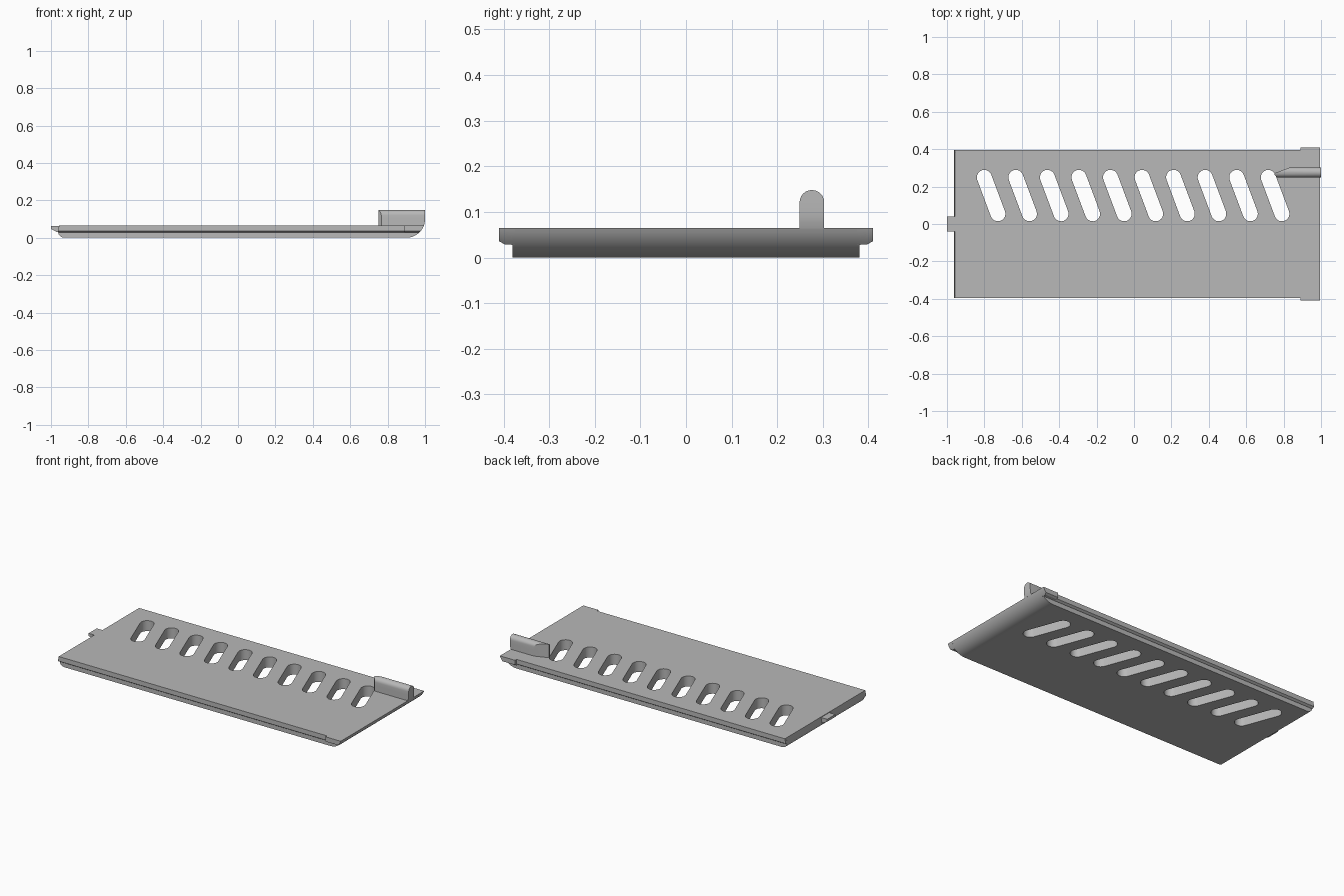
import bpy, bmesh, math
from mathutils import Vector

cube = bpy.data.objects.get("Cube")
if cube:
    bpy.data.objects.remove(cube, do_unlink=True)

grey = bpy.data.materials.new("plain_grey")
grey.use_nodes = True
colour = (0.48, 0.48, 0.48, 1)
grey.diffuse_color = colour
grey.node_tree.nodes["Principled BSDF"].inputs["Base Color"].default_value = colour

TOP, RADIUS, ARC_X = 0.065, 0.1, 0.9


def end_x(z):
    """Rounded right-hand end of the cover at height z."""
    return ARC_X + math.sqrt(max(0, RADIUS**2 - (RADIUS - min(z, RADIUS))**2))


def finish(bm, name):
    bmesh.ops.recalc_face_normals(bm, faces=bm.faces)
    mesh = bpy.data.meshes.new(name)
    bm.to_mesh(mesh)
    bm.free()
    mesh.materials.append(grey)
    obj = bpy.data.objects.new(name, mesh)
    bpy.context.collection.objects.link(obj)
    return obj


def smooth(obj):
    obj.data.shade_smooth()
    obj.data.set_sharp_from_angle(angle=math.radians(30))


def loft(bm, rings):
    """Skin equal-length rings and cap both ends."""
    loops = [[bm.verts.new(p) for p in ring] for ring in rings]
    for a, b in zip(loops, loops[1:]):
        for i in range(len(a)):
            j = (i + 1) % len(a)
            bm.faces.new((a[i], a[j], b[j], b[i]))
    bm.faces.new(loops[0])
    bm.faces.new(loops[-1])


def arc_edge(z0, z1, n):
    return [(end_x(z0 + (z1 - z0) * i / n), z0 + (z1 - z0) * i / n) for i in range(n + 1)]


# Cover panel: side profile with rounded underside at both ends
r = 0.035
profile = [(-0.957, TOP), (-0.963, 0.035)]
for i in range(7):
    a = math.pi / 2 * i / 6
    profile.append((-0.96 + r * (1 - math.cos(a)), 0.026 * (1 - math.sin(a))))
top_angle = math.acos(1 - TOP / RADIUS)
for i in range(13):
    a = top_angle * i / 12
    profile.append((ARC_X + RADIUS * math.sin(a), RADIUS * (1 - math.cos(a))))
bm = bmesh.new()
loft(bm, [[(x, y, z) for x, z in profile] for y in (-0.38, 0.38)])
panel = finish(bm, "cover_panel")

# Slanted vent slots
bm = bmesh.new()
for k in range(10):
    cx, cy = -0.764 + k * 0.1687, 0.152
    axis = Vector((-0.0365, 0.0975))
    start = math.atan2(axis.y, axis.x) - math.pi / 2
    outline = []
    for side in (1, -1):
        for i in range(13):
            a = start + math.pi * i / 12 + (0 if side == 1 else math.pi)
            outline.append((cx + side * axis.x + 0.04 * math.cos(a),
                            cy + side * axis.y + 0.04 * math.sin(a)))
    loft(bm, [[(x, y, z) for x, y in outline] for z in (-0.1, 0.2)])
cutter = finish(bm, "slot_cutter")
cutter.hide_render = True
mod = panel.modifiers.new("slots", "BOOLEAN")
mod.operation, mod.solver, mod.object = "DIFFERENCE", "EXACT", cutter
graph = bpy.context.evaluated_depsgraph_get()
cut_mesh = bpy.data.meshes.new_from_object(panel.evaluated_get(graph))
panel.modifiers.clear()
panel.data = cut_mesh
bpy.data.objects.remove(cutter, do_unlink=True)
smooth(panel)


def lip(name, side, x0, slope, inner, outer, z_in, z_out):
    """Overhanging edge strip with a bevelled underside."""
    bm = bmesh.new()
    rings = []
    for y, z in ((inner, z_in), (outer - 0.012, z_in), (outer, z_out)):
        ring = [(x0 + slope, TOP), (x0, z)] + arc_edge(z, TOP, 6)
        rings.append([(x, side * y, h) for x, h in ring])
    loft(bm, rings)
    smooth(finish(bm, name))


# Side lips and the wider end tabs
for side, word in ((1, "back"), (-1, "front")):
    lip(word + "_side_lip", side, -0.963, 0.006, 0.375, 0.395, 0.028, 0.036)
    lip(word + "_end_tab", side, 0.89, 0, 0.375, 0.41, 0.029, 0.036)

# Small latch tongue on the right edge
bm = bmesh.new()
tongue = [(-0.95, 0.062), (-1.0, 0.062), (-1.0, 0.047), (-0.968, 0.03), (-0.95, 0.03)]
loft(bm, [[(x, y, z) for x, z in tongue] for y in (-0.04, 0.04)])
finish(bm, "latch_tongue")

# Grip rib: round-topped bar whose end follows the panel's curve
half, mid, height = 0.027, 0.276, 0.148
levels = [0.064, 0.075, 0.087, 0.1]
section = [(-half, z) for z in levels]
for i in range(13):
    a = math.pi * (1 - i / 12)
    section.append((half * math.cos(a), height - half + half * math.sin(a)))
section += [(half, z) for z in reversed(levels)]
bm = bmesh.new()
rows = [[bm.verts.new((x if x else end_x(z), mid + y, z)) for y, z in section]
        for x in (0.752, None)]
n = len(section)
for i in range(n):
    j = (i + 1) % n
    bm.faces.new((rows[0][i], rows[0][j], rows[1][j], rows[1][i]))
for row in rows:
    for i in range(n // 2):
        quad = [row[i], row[i + 1], row[n - 2 - i], row[n - 1 - i]]
        quad = list(dict.fromkeys(quad))
        if len(quad) > 2:
            bm.faces.new(quad)
# Tapered nose of the rib
for point, normal in (((0.752, 0.272, 0), (-0.031, 0.083, 0)),
                      ((0.752, 0.263, 0), (-1, -1, 0))):
    cut = bmesh.ops.bisect_plane(bm, geom=bm.verts[:] + bm.edges[:] + bm.faces[:],
                                 plane_co=point, plane_no=Vector(normal).normalized(),
                                 clear_outer=True)
    edges = [e for e in cut["geom_cut"] if isinstance(e, bmesh.types.BMEdge)]
    bmesh.ops.holes_fill(bm, edges=edges, sides=0)
smooth(finish(bm, "grip_rib"))
